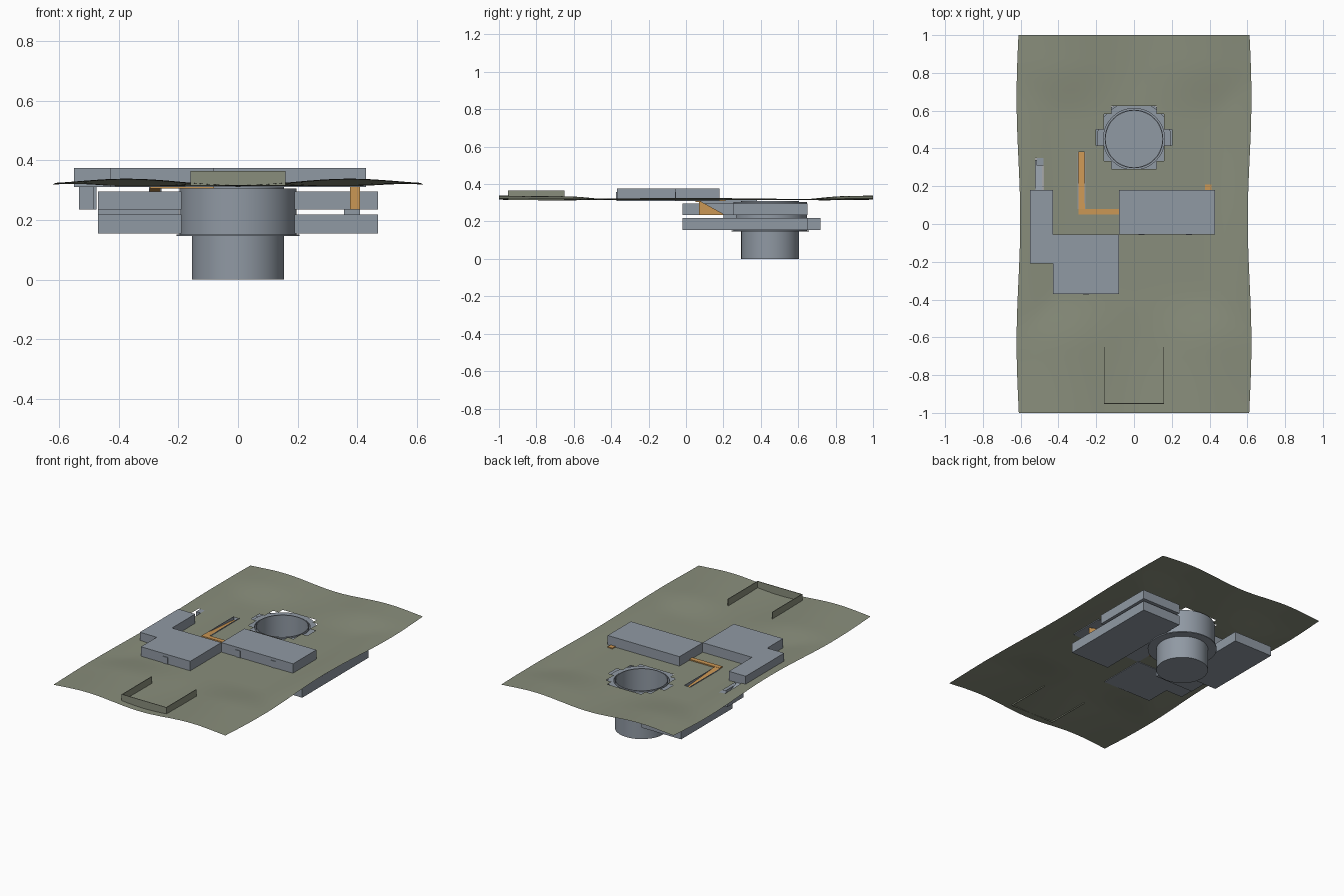
import bpy, bmesh, math

cube = bpy.data.objects.get("Cube")
if cube:
    bpy.data.objects.remove(cube, do_unlink=True)


def material(name, rgb):
    m = bpy.data.materials.new(name)
    m.use_nodes = True
    m.diffuse_color = (*rgb, 1)
    m.node_tree.nodes["Principled BSDF"].inputs["Base Color"].default_value = (*rgb, 1)
    return m


OLIVE = material("olive_ground", (0.25, 0.27, 0.20))
STEEL = material("blue_grey_concrete", (0.28, 0.32, 0.37))
ORANGE = material("orange_stairs", (0.60, 0.31, 0.09))


def finish(name, bm, mat, smooth=False):
    mesh = bpy.data.meshes.new(name)
    bm.to_mesh(mesh)
    bm.free()
    obj = bpy.data.objects.new(name, mesh)
    bpy.context.collection.objects.link(obj)
    mesh.materials.append(mat)
    if smooth:
        bpy.context.view_layer.objects.active = obj
        obj.select_set(True)
        bpy.ops.object.shade_smooth_by_angle()
        obj.select_set(False)
    return obj


def prism(name, outline, direction, mat):
    """Extrude a planar outline along a direction."""
    bm = bmesh.new()
    face = bm.faces.new([bm.verts.new(p) for p in outline])
    ext = bmesh.ops.extrude_face_region(bm, geom=[face])
    bmesh.ops.translate(bm, vec=direction,
                        verts=[v for v in ext["geom"] if isinstance(v, bmesh.types.BMVert)])
    bmesh.ops.recalc_face_normals(bm, faces=bm.faces)
    return finish(name, bm, mat)


def box(name, x0, x1, y0, y1, z0, z1, mat=STEEL):
    return prism(name, [(x0, y0, z0), (x1, y0, z0), (x1, y1, z0), (x0, y1, z0)],
                 (0, 0, z1 - z0), mat)


def ramp(name, x0, x1, profile, mat):
    """Side profile in y, z, extruded across x."""
    return prism(name, [(x0, y, z) for y, z in profile], (x1 - x0, 0, 0), mat)


def lathe(name, profile, y, steps=48):
    bm = bmesh.new()
    verts = [bm.verts.new((r, 0, z)) for r, z in profile]
    edges = [bm.edges.new(pair) for pair in zip(verts, verts[1:])]
    bmesh.ops.spin(bm, geom=verts + edges, cent=(0, 0, 0), axis=(0, 0, 1),
                   angle=math.tau, steps=steps)
    bmesh.ops.remove_doubles(bm, verts=bm.verts, dist=0.0005)
    bmesh.ops.recalc_face_normals(bm, faces=bm.faces)
    bmesh.ops.translate(bm, verts=bm.verts, vec=(0, y, 0))
    return finish(name, bm, STEEL, True)


# Rolling ground sheet, flat around the site, with stepped and slot holes
def height(x, y):
    d = max(abs(x) / 0.55, abs(y - 0.1) / 0.62)
    t = min(max((d - 0.72) / 0.5, 0), 1)
    t = t * t * (3 - 2 * t)
    hills = 0.328 - 0.011 * math.cos(8.4 * x) + 0.004 * math.cos(4.6 * y)
    return 0.314 * (1 - t) + hills * t


def is_hole(x, y):
    silo = math.hypot(x, y - 0.458) < 0.188
    slot = -0.295 < x < -0.26 and 0.08 < y < 0.38
    side = -0.52 < x < -0.48 and 0.18 < y < 0.35
    return silo or slot or side


xs = sorted([-0.6 + 0.04 * i for i in range(31)] + [-0.295, -0.26])
ys = sorted([-1 + i / 24 for i in range(49)] + [0.08, 0.18, 0.35, 0.38])
bm = bmesh.new()
grid = []
for y in ys:
    width = 1.02 - 0.016 * math.cos(math.tau * (y - 0.02) / 1.3)
    edge = lambda x: x * (1 + (width - 1) * max(0, (abs(x) - 0.5) / 0.1))
    grid.append([bm.verts.new((edge(x), y, height(x, y))) for x in xs])
for j in range(len(ys) - 1):
    for i in range(len(xs) - 1):
        if not is_hole((xs[i] + xs[i + 1]) / 2, (ys[j] + ys[j + 1]) / 2):
            bm.faces.new((grid[j][i], grid[j][i + 1], grid[j + 1][i + 1], grid[j + 1][i]))
finish("ground_sheet", bm, OLIVE, True)

# Three-sided fence, open to the back
for side in (-1, 1):
    box("fence_side", side * 0.157 - 0.002, side * 0.157 + 0.002, -0.95, -0.65, 0.315, 0.365, OLIVE)
box("fence_front", -0.159, 0.159, -0.952, -0.948, 0.315, 0.365, OLIVE)

# Stepped surface building
plan = [(-0.55, 0.18), (-0.55, -0.21), (-0.43, -0.21), (-0.43, -0.37), (-0.08, -0.37),
        (-0.08, -0.05), (0.43, -0.05), (0.43, 0.18), (-0.08, 0.18), (-0.08, -0.06),
        (-0.43, -0.06), (-0.43, 0.18)]
wings = [("west_wing", -0.55, -0.43, -0.21, 0.18),
         ("front_wing", -0.43, -0.08, -0.37, -0.055),
         ("east_wing", -0.08, 0.43, -0.055, 0.18)]
for name, *span in wings:
    box(name, *span, 0.31, 0.375)
for x, y in ((-0.255, -0.37), (0.04, -0.055), (0.29, -0.055)):
    box("door", x - 0.016, x + 0.016, y - 0.004, y + 0.001, 0.312, 0.358)

# Open silo shaft and the wider collar around it
lathe("silo_shaft", [(0, 0), (0.155, 0), (0.155, 0.31), (0.15, 0.31), (0.15, 0.004), (0, 0.004)], 0.45)
lathe("silo_collar", [(0.162, 0.152), (0.197, 0.152), (0.197, 0.305), (0.162, 0.305), (0.162, 0.152)], 0.45)
lathe("silo_flange", [(0.155, 0.146), (0.207, 0.146), (0.207, 0.152), (0.155, 0.152), (0.155, 0.146)], 0.45)

# Underground rooms on two levels
box("lower_east_room", 0.19, 0.47, -0.02, 0.65, 0.155, 0.218)
box("lower_west_room", -0.47, -0.19, 0.2, 0.72, 0.155, 0.218)
box("upper_east_room", 0.19, 0.47, 0.25, 0.65, 0.235, 0.295)
box("upper_west_room", -0.47, -0.19, -0.02, 0.5, 0.235, 0.295)
box("west_stairwell", -0.47, -0.2, 0.3, 0.5, 0.218, 0.235)
box("east_stairwell", 0.355, 0.41, 0.2, 0.27, 0.218, 0.236)

# Orange stairs down to the rooms, with the sunken slot walls
box("path_floor", -0.295, -0.08, 0.05, 0.08, 0.305, 0.321, ORANGE)
ramp("west_stairs", -0.295, -0.26, [(0.08, 0.32), (0.38, 0.298), (0.38, 0.292), (0.08, 0.308)], ORANGE)
for x in (-0.297, -0.259):
    box("slot_wall", x - 0.002, x + 0.002, 0.08, 0.38, 0.29, 0.318)
ramp("east_stairs", 0.375, 0.41, [(0.07, 0.235), (0.21, 0.235), (0.07, 0.312)], ORANGE)
box("east_stairs_landing", 0.375, 0.41, 0.18, 0.21, 0.31, 0.32, ORANGE)

# Side stairs behind the west wing
ramp("side_stairs", -0.533, -0.485, [(0.18, 0.318), (0.34, 0.25), (0.34, 0.235), (0.18, 0.235)], STEEL)
box("side_stairs_post", -0.515, -0.475, 0.31, 0.36, 0.235, 0.318)
